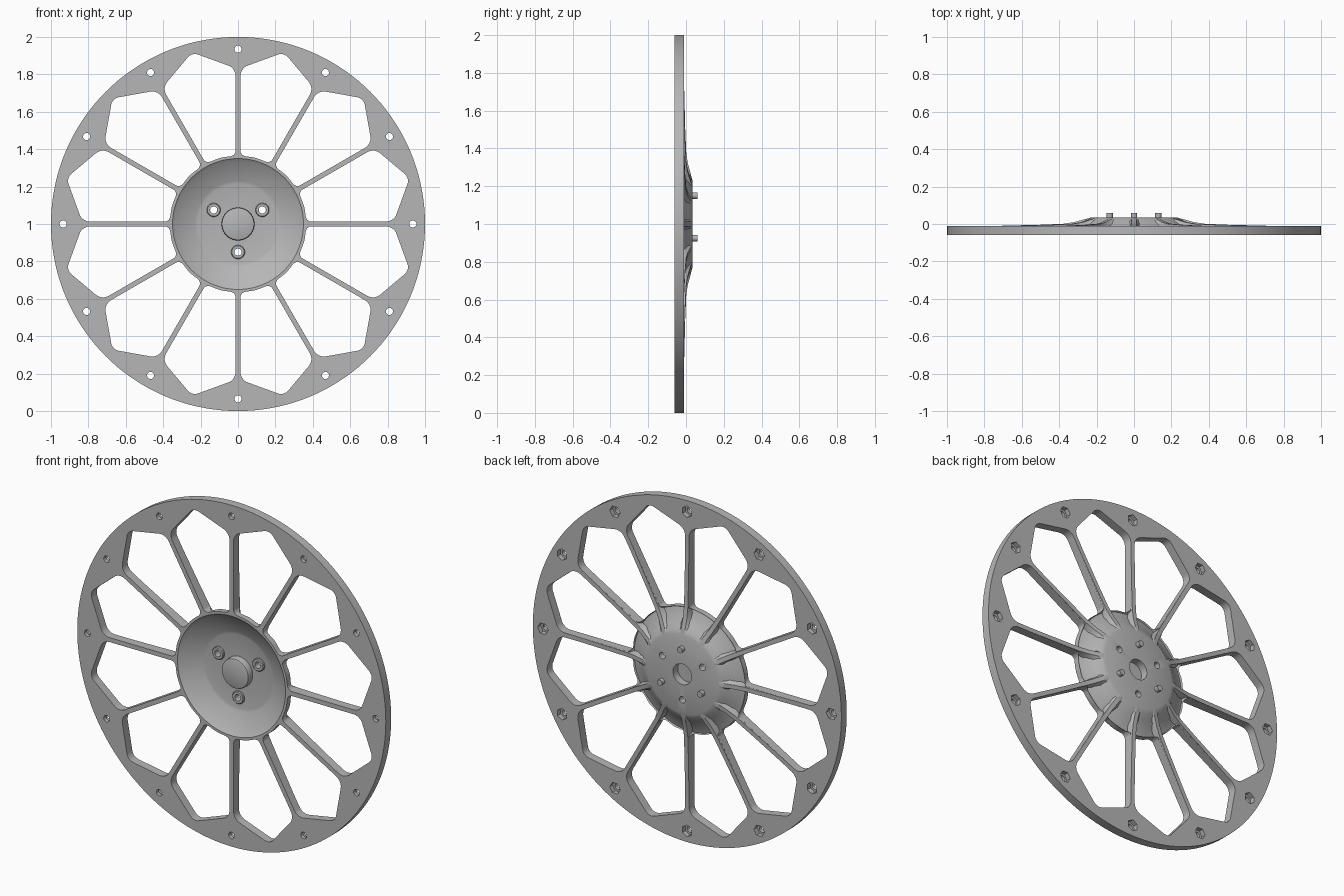
import bpy, bmesh, math
from mathutils import Vector, Matrix

cube = bpy.data.objects.get("Cube")
if cube:
    bpy.data.objects.remove(cube)

GREY = (0.47, 0.47, 0.47, 1)
mat = bpy.data.materials.new("grey_plastic")
mat.use_nodes = True
mat.diffuse_color = GREY
mat.node_tree.nodes["Principled BSDF"].inputs["Base Color"].default_value = GREY

FRONT, BACK = -0.06, -0.01     # faces of the rim plate
HUB_BACK = 0.035
FLOOR = 0.01                   # floor of the front dish
HALF = 0.013                   # half width of a spoke
COUNT = 12
STEP = math.tau / COUNT


def add_object(name, bm):
    bmesh.ops.recalc_face_normals(bm, faces=bm.faces)
    mesh = bpy.data.meshes.new(name)
    bm.to_mesh(mesh)
    bm.free()
    obj = bpy.data.objects.new(name, mesh)
    bpy.context.collection.objects.link(obj)
    mesh.materials.append(mat)
    return obj


def smooth(obj):
    bpy.ops.object.select_all(action='DESELECT')
    obj.select_set(True)
    bpy.context.view_layer.objects.active = obj
    bpy.ops.object.shade_smooth_by_angle(angle=math.radians(28))


def polar(radius, angle):
    return radius * math.cos(angle), radius * math.sin(angle)


def lathe(name, profile, steps, centre=(0, 0), closed=False):
    """Revolve (radius, y) points round a y axis through centre (x, z)."""
    bm = bmesh.new()
    cx, cz = centre[0], centre[1] + 1
    verts = [bm.verts.new((cx + r, y, cz)) for r, y in profile]
    edges = [bm.edges.new(pair) for pair in zip(verts, verts[1:])]
    if closed:
        edges.append(bm.edges.new((verts[-1], verts[0])))
    bmesh.ops.spin(bm, geom=verts + edges, cent=(cx, 0, cz), axis=(0, 1, 0),
                   angle=math.tau, steps=steps, use_merge=False)
    bmesh.ops.remove_doubles(bm, verts=bm.verts, dist=1e-5)
    return add_object(name, bm)


def prism(bm, outline, y0, y1):
    """Extrude an (x, z) outline from y0 to y1."""
    face = bm.faces.new([bm.verts.new((x, y0, z + 1)) for x, z in outline])
    out = bmesh.ops.extrude_face_region(bm, geom=[face], use_keep_orig=True)
    moved = [v for v in out["geom"] if isinstance(v, bmesh.types.BMVert)]
    bmesh.ops.translate(bm, verts=moved, vec=(0, y1 - y0, 0))


def ring(radius, centre, sides, turn=0.0):
    return [(centre[0] + radius * math.cos(turn + math.tau * i / sides),
             centre[1] + radius * math.sin(turn + math.tau * i / sides))
            for i in range(sides)]


def fillet(corners, steps=7):
    """Round the corners of a polygon given as (x, y, radius)."""
    result = []
    pts = [Vector(c[:2]) for c in corners]
    for i, p in enumerate(pts):
        a = (pts[i - 1] - p).normalized()
        b = (pts[(i + 1) % len(pts)] - p).normalized()
        half = a.angle(b) / 2
        radius = corners[i][2]
        start = p + a * radius / math.tan(half)
        centre = p + (a + b).normalized() * radius / math.sin(half)
        sweep = (start - centre).angle(p + b * radius / math.tan(half) - centre)
        if (start - centre).cross(p - centre) < 0:
            sweep = -sweep
        for k in range(steps + 1):
            q = centre + Matrix.Rotation(sweep * k / steps, 2) @ (start - centre)
            result.append((q.x, q.y))
    return result


def cut(target, cutter_bm):
    cutter = add_object("cutter", cutter_bm)
    cutter.hide_render = True
    mod = target.modifiers.new("cut", 'BOOLEAN')
    mod.operation = 'DIFFERENCE'
    mod.solver = 'EXACT'
    mod.object = cutter
    graph = bpy.context.evaluated_depsgraph_get()
    mesh = bpy.data.meshes.new_from_object(target.evaluated_get(graph))
    target.modifiers.clear()
    target.data = mesh
    bpy.data.objects.remove(cutter)


# Wheel body: rim plate, thin dished hub and central boss
body = lathe("wheel_body", [
    (0, -0.03), (0.078, -0.03), (0.085, -0.027), (0.088, -0.02), (0.088, FLOOR),
    (0.215, FLOOR), (0.23, 0.006), (0.335, -0.048), (0.35, FRONT),
    (1, FRONT), (1, BACK), (0.375, BACK), (0.36, -0.035), (0.33, -0.025),
    (0.28, 0.006), (0.25, 0.027), (0.23, HUB_BACK),
    (0.06, HUB_BACK), (0.06, -0.01), (0, -0.01)], 144)

# Windows between the spokes, drawn along one axis and turned
def wall(a):
    return a * math.tan(STEP / 2) - HALF / math.cos(STEP / 2)

right = [(0.357, wall(0.357), 0.03), (0.808, wall(0.808), 0.06)]
window = fillet([(0.367, 0, 0.2)] + right + [(0.95, 0, 0.05)]
                + [(a, -t, r) for a, t, r in reversed(right)])
bm = bmesh.new()
for i in range(COUNT):
    turn = Matrix.Rotation((i + 0.5) * STEP, 2)
    prism(bm, [tuple(turn @ Vector(p)) for p in window], -0.2, 0.2)
cut(body, bm)

# Through holes in the rim and the hub
bolts = [polar(0.935, i * STEP) for i in range(COUNT)]
hub_holes = [polar(0.15, math.radians(a)) for a in (30, 150, 270)]
bm = bmesh.new()
for c in bolts + hub_holes:
    prism(bm, ring(0.019, c, 20), -0.2, 0.2)
cut(body, bm)

# Hexagonal nut pockets on the back of the rim
bm = bmesh.new()
for i, c in enumerate(bolts):
    prism(bm, ring(0.034, c, 6, i * STEP), -0.037, 0.1)
cut(body, bm)
smooth(body)

# Raised collars round the hub holes
for i, c in enumerate(hub_holes):
    smooth(lathe(f"hub_collar_{i + 1}", [
        (0.019, FLOOR + 0.005), (0.019, -0.003), (0.033, -0.003),
        (0.037, 0.001), (0.037, FLOOR + 0.005)], 28, c, closed=True))

# Locating pins on the back of the hub
for i, angle in enumerate((90, 210, 330)):
    smooth(lathe(f"locating_pin_{i + 1}", [
        (0, 0.02), (0.017, 0.02), (0.017, 0.06), (0, 0.06)], 24,
        polar(0.15, math.radians(angle))))

# Back ribs: radius, crest y, base y, base half width
SECTIONS = [(0.21, 0.034, 0.02, 0.04), (0.23, 0.034, 0.02, 0.04),
            (0.27, 0.024, 0.0, 0.036), (0.32, 0.01, -0.03, 0.026),
            (0.38, 0.001, -0.03, 0.0125), (0.5, -0.004, -0.03, 0.0125),
            (0.77, -0.011, -0.03, 0.0125)]
for i in range(COUNT):
    bm = bmesh.new()
    turn = Matrix.Rotation(-i * STEP, 3, 'Y')
    loops = []
    for r, crest, base, w in SECTIONS:
        loop = [(r, base, -w), (r, crest, -0.0125), (r, crest, 0.0125), (r, base, w)]
        loops.append([bm.verts.new(turn @ Vector(p) + Vector((0, 0, 1))) for p in loop])
    for a, b in zip(loops, loops[1:]):
        for k in range(4):
            n = (k + 1) % 4
            bm.faces.new((a[k], a[n], b[n], b[k]))
    bm.faces.new(loops[0])
    bm.faces.new(loops[-1])
    smooth(add_object(f"spoke_rib_{i + 1}", bm))
